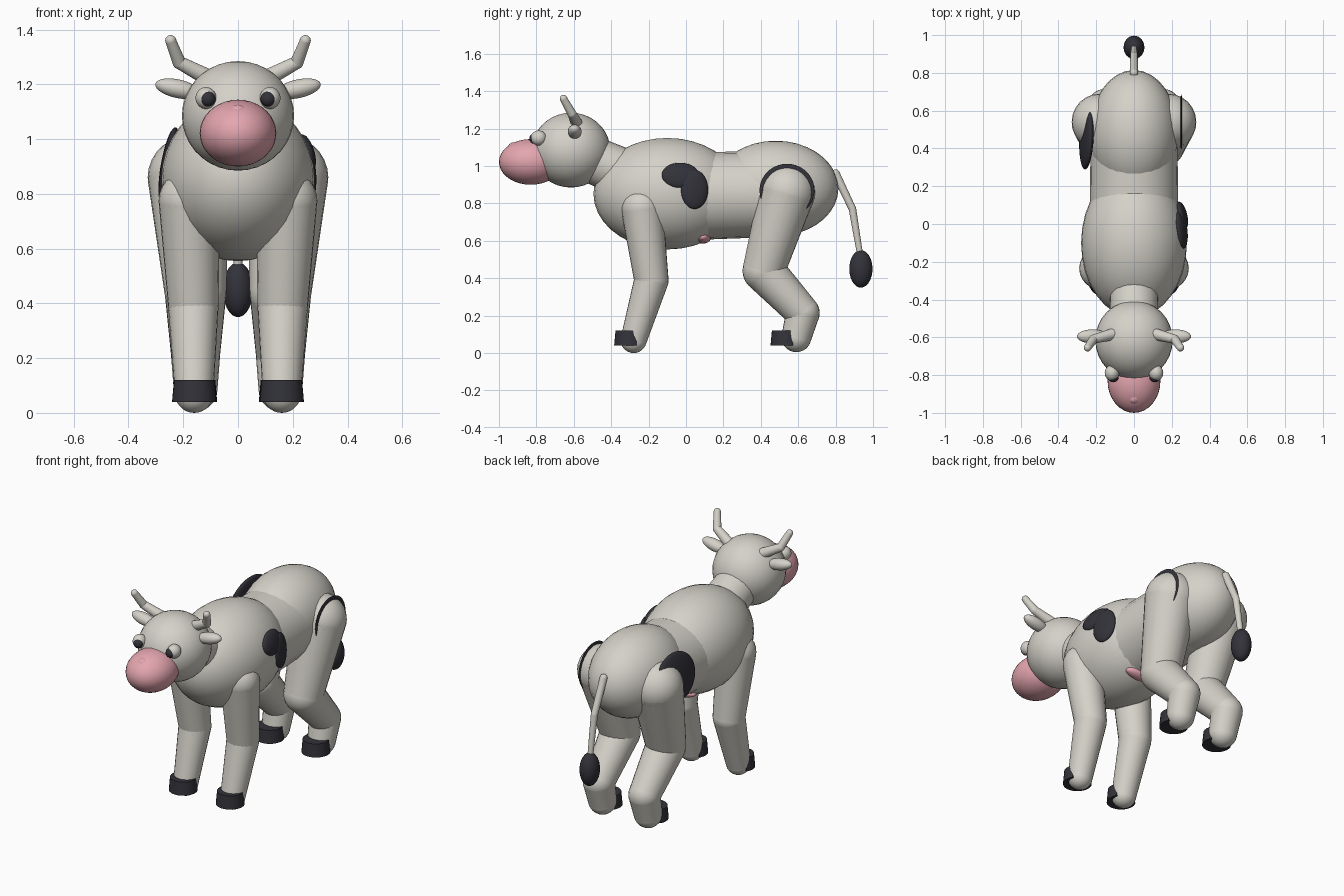
import bpy
import bmesh
from mathutils import Matrix, Vector

cube = bpy.data.objects.get("Cube")
if cube:
    bpy.data.objects.remove(cube, do_unlink=True)


def material(name, rgb):
    m = bpy.data.materials.new(name)
    m.use_nodes = True
    m.diffuse_color = (*rgb, 1)
    m.node_tree.nodes["Principled BSDF"].inputs["Base Color"].default_value = (*rgb, 1)
    return m


HIDE = material("warm_white", (0.66, 0.64, 0.58))
PINK = material("soft_pink", (0.78, 0.38, 0.43))
DARK = material("charcoal", (0.032, 0.032, 0.042))


def finish(name, bm, mat):
    """Turn a bmesh into a smooth shaded object."""
    bmesh.ops.recalc_face_normals(bm, faces=bm.faces[:])
    mesh = bpy.data.meshes.new(name)
    bm.to_mesh(mesh)
    bm.free()
    mesh.materials.append(mat)
    obj = bpy.data.objects.new(name, mesh)
    bpy.context.collection.objects.link(obj)
    bpy.ops.object.select_all(action="DESELECT")
    obj.select_set(True)
    bpy.context.view_layer.objects.active = obj
    bpy.ops.object.shade_smooth_by_angle(angle=0.7)
    return obj


def ellipsoid(name, center, radii, mat, axis=(1, 0, 0)):
    """Ellipsoid whose own x axis points along the given axis."""
    bm = bmesh.new()
    turn = Vector(axis).to_track_quat("X", "Z").to_matrix().to_4x4()
    place = Matrix.Translation(center) @ turn @ Matrix.Diagonal((*radii, 1))
    bmesh.ops.create_uvsphere(bm, u_segments=32, v_segments=18, radius=1, matrix=place)
    return finish(name, bm, mat)


def limb(name, joints, mat):
    """Chain of tapered tubes with a ball at every joint (point, radius)."""
    bm = bmesh.new()
    for point, radius in joints:
        bmesh.ops.create_uvsphere(bm, u_segments=24, v_segments=14, radius=radius,
                                  matrix=Matrix.Translation(point))
    for (a, ra), (b, rb) in zip(joints, joints[1:]):
        a, b = Vector(a), Vector(b)
        turn = (b - a).to_track_quat("Z", "Y").to_matrix().to_4x4()
        bmesh.ops.create_cone(bm, segments=24, radius1=ra, radius2=rb, depth=(b - a).length,
                              matrix=Matrix.Translation((a + b) / 2) @ turn)
    return finish(name, bm, mat)


def hoof(name, x, y, back):
    """Tapered disc cut flat at the back."""
    bm = bmesh.new()
    bmesh.ops.create_cone(bm, cap_ends=True, segments=32, radius1=0.081, radius2=0.074,
                          depth=0.08, matrix=Matrix.Translation((x, y, 0.08)))
    bmesh.ops.bisect_plane(bm, geom=bm.verts[:] + bm.edges[:] + bm.faces[:],
                           plane_co=(x, back, 0), plane_no=(0, 1, 0), clear_outer=True)
    bmesh.ops.holes_fill(bm, edges=[e for e in bm.edges if e.is_boundary])
    return finish(name, bm, DARK)


# Body
ellipsoid("chest", (0, -0.1, 0.852), (0.28, 0.395, 0.298), HIDE).rotation_euler = (0, 0, 0)
limb("waist", [((0, 0, 0.838), 0.235), ((0, 0.45, 0.85), 0.23)], HIDE)
ellipsoid("rump", (0, 0.48, 0.88), (0.235, 0.335, 0.255), HIDE)
limb("neck", [((0, -0.3, 0.95), 0.13), ((0, -0.54, 1.05), 0.125)], HIDE)
ellipsoid("udder", (0, 0.09, 0.62), (0.13, 0.045, 0.035), PINK)

# Head
ellipsoid("head", (0, -0.615, 1.085), (0.205, 0.21, 0.2), HIDE)
ellipsoid("snout", (0, -0.83, 1.022), (0.14, 0.17, 0.122), PINK)
ellipsoid("nose", (0, -0.922, 1.1), (0.032, 0.03, 0.026), PINK)

# Paired parts
for side, s in (("left", 1), ("right", -1)):
    ellipsoid(side + "_eye", (s * 0.117, -0.788, 1.15), (0.038, 0.042, 0.04), HIDE)
    ellipsoid(side + "_pupil", (s * 0.11, -0.812, 1.147), (0.028, 0.026, 0.028), DARK)
    ellipsoid(side + "_ear", (s * 0.22, -0.595, 1.184), (0.084, 0.037, 0.034), HIDE,
              (s, 0, 0.22))
    limb(side + "_horn", [((s * 0.1, -0.58, 1.22), 0.032),
                          ((s * 0.215, -0.61, 1.28), 0.024),
                          ((s * 0.246, -0.655, 1.36), 0.02)], HIDE)
    limb(side + "_front_leg", [((s * 0.178, -0.235, 0.775), 0.112),
                               ((s * 0.163, -0.185, 0.39), 0.092),
                               ((s * 0.16, -0.28, 0.07), 0.07)], HIDE)
    limb(side + "_hind_leg", [((s * 0.18, 0.54, 0.86), 0.15),
                              ((s * 0.155, 0.415, 0.44), 0.113),
                              ((s * 0.155, 0.625, 0.215), 0.09),
                              ((s * 0.155, 0.59, 0.085), 0.08)], HIDE)
    hoof(side + "_front_hoof", s * 0.16, -0.303, -0.262)
    hoof(side + "_hind_hoof", s * 0.157, 0.533, 0.572)

# Tail
limb("tail", [((0, 0.8, 0.96), 0.022), ((0, 0.89, 0.77), 0.02), ((0, 0.93, 0.53), 0.016)], HIDE)
ellipsoid("tail_tuft", (0, 0.935, 0.45), (0.055, 0.062, 0.1), DARK)

# Coat patches
ellipsoid("shoulder_patch_upper", (0.25, -0.03, 0.95), (0.027, 0.1, 0.07), DARK, (1, 0.13, 0.3))
ellipsoid("shoulder_patch_lower", (0.254, 0.045, 0.875), (0.027, 0.075, 0.105), DARK,
          (1, 0.24, 0.08))
ellipsoid("left_thigh_patch", (0.25, 0.54, 0.87), (0.008, 0.147, 0.142), DARK)
ellipsoid("right_thigh_patch", (-0.252, 0.46, 0.9), (0.03, 0.172, 0.145), DARK, (-1, 0.04, 0.17))
